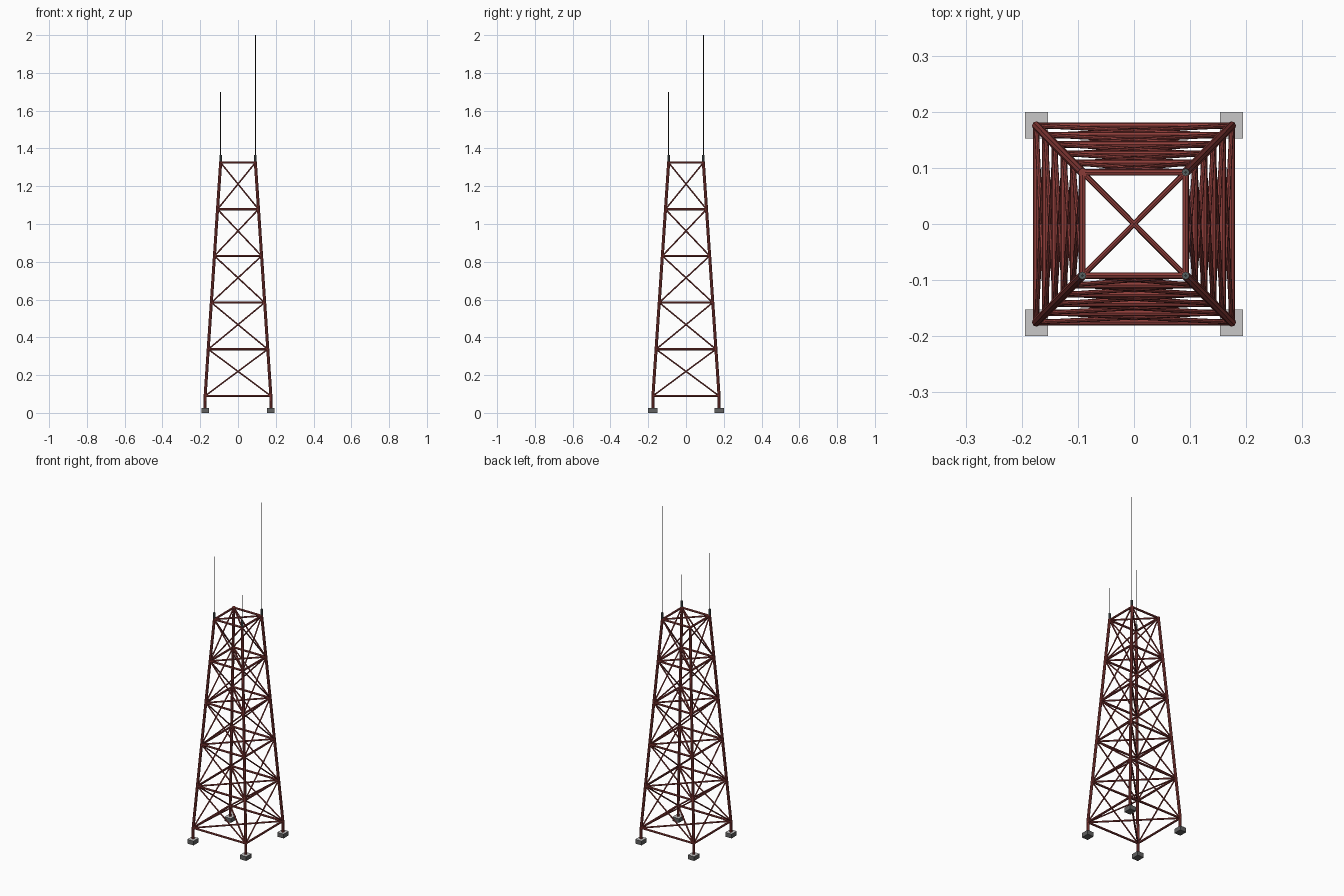
import bpy, bmesh
from mathutils import Vector

if "Cube" in bpy.data.objects:
    bpy.data.objects.remove(bpy.data.objects["Cube"])


def material(name, r, g, b):
    m = bpy.data.materials.new(name)
    m.diffuse_color = (r, g, b, 1)
    m.use_nodes = True
    m.node_tree.nodes["Principled BSDF"].inputs["Base Color"].default_value = m.diffuse_color
    return m


RED = material("tower red", 0.27, 0.047, 0.042)
CONCRETE = material("light pad top", 0.58, 0.57, 0.57)
DARK_GREY = material("dark pad grey", 0.12, 0.12, 0.12)
MOUNT = material("mount grey", 0.09, 0.11, 0.11)
WHIP = material("antenna black", 0.03, 0.03, 0.03)

CORNERS = [(1, -1), (1, 1), (-1, 1), (-1, -1)]
Z0, Z1 = 0.09, 1.325
LEVELS = [Z0 + (Z1 - Z0) * i / 5 for i in range(6)]


def joint(corner, z):
    """Leg centre line: vertical below Z0, tapering inwards above it."""
    t = max(0, (z - Z0) / (Z1 - Z0))
    return Vector((corner[0] * (0.174 + (0.092 - 0.174) * t),
                   corner[1] * (0.175 + (0.092 - 0.175) * t), z))


def finish(name, bm, *mats):
    me = bpy.data.meshes.new(name)
    bm.to_mesh(me)
    bm.free()
    for m in mats:
        me.materials.append(m)
    ob = bpy.data.objects.new(name, me)
    bpy.context.collection.objects.link(ob)
    return ob


def rods(name, pairs, radius, mat, sides=8):
    """One object made of straight rods between pairs of points."""
    bm = bmesh.new()
    for a, b in pairs:
        d = b - a
        new = bmesh.ops.create_cone(bm, cap_ends=True, segments=sides, radius1=radius,
                                    radius2=radius, depth=d.length)["verts"]
        rot = d.to_track_quat('Z', 'Y').to_matrix()
        bmesh.ops.rotate(bm, verts=new, cent=(0, 0, 0), matrix=rot)
        bmesh.ops.translate(bm, verts=new, vec=(a + b) / 2)
    return finish(name, bm, mat)


# Legs: short upright stubs and long tapering posts
rods("leg_stubs", [(joint(c, 0.02), joint(c, Z0 + 0.006)) for c in CORNERS], 0.008, RED)
rods("tower_legs", [(joint(c, Z0), joint(c, Z1 + 0.006)) for c in CORNERS], 0.008, RED)

# Horizontal rings, face cross braces and flat cross braces at each level
sides = [(CORNERS[i], CORNERS[(i + 1) % 4]) for i in range(4)]
rods("horizontal_bars", [(joint(a, z), joint(b, z)) for z in LEVELS for a, b in sides],
     0.006, RED)
cross = []
for lo, hi in zip(LEVELS, LEVELS[1:]):
    for a, b in sides:
        cross += [(joint(a, lo), joint(b, hi)), (joint(b, lo), joint(a, hi))]
rods("face_cross_braces", cross, 0.004, RED)
rods("level_cross_braces",
     [(joint(CORNERS[i], z), joint(CORNERS[i + 2], z)) for z in LEVELS for i in (0, 1)],
     0.005, RED)

# Foundation pads with a lighter top face
bm = bmesh.new()
for c in CORNERS:
    new = bmesh.ops.create_cube(bm, size=1)["verts"]
    bmesh.ops.scale(bm, verts=new, vec=(0.041, 0.048, 0.026))
    bmesh.ops.translate(bm, verts=new, vec=(c[0] * 0.174, c[1] * 0.176, 0.013))
bm.normal_update()
for f in bm.faces:
    f.material_index = 1 if f.normal.z > 0.9 else 0
finish("foundation_pads", bm, DARK_GREY, CONCRETE)

# Antenna mounts and whips on three of the four corners
for name, c, top in [("tall", (1, 1), 2.0), ("middle", (-1, -1), 1.7), ("short", (1, -1), 1.52)]:
    p = joint(c, Z1)
    rods(name + "_antenna_mount", [(p, p + Vector((0, 0, 0.04)))], 0.007, MOUNT)
    rods(name + "_antenna", [(p, Vector((p.x, p.y, top)))], 0.002, WHIP)
